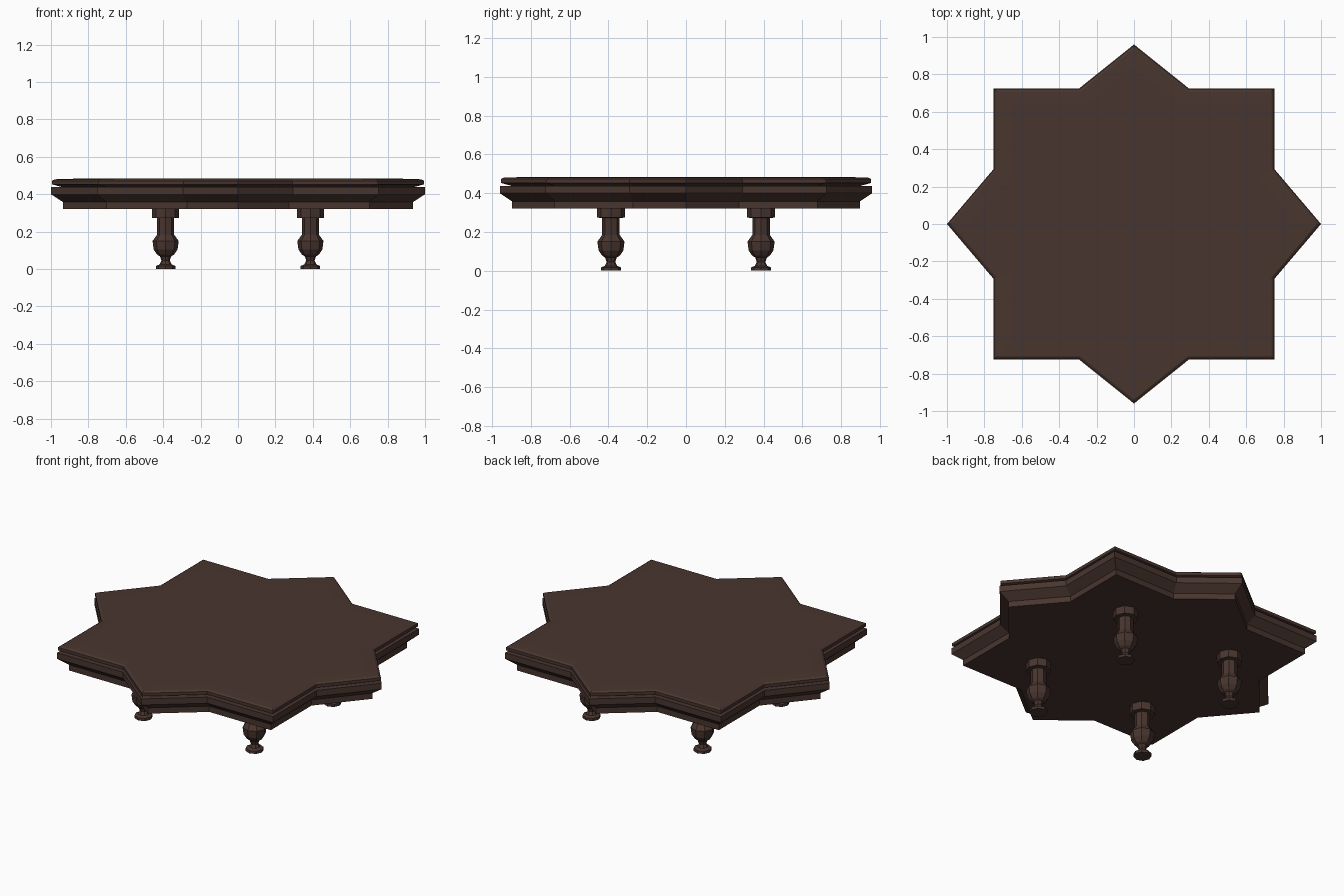
import bpy, bmesh, math

if "Cube" in bpy.data.objects:
    bpy.data.objects.remove(bpy.data.objects["Cube"])

wood = bpy.data.materials.new("dark brown wood")
wood.diffuse_color = (0.066, 0.036, 0.028, 1)
wood.use_nodes = True
wood.node_tree.nodes["Principled BSDF"].inputs["Base Color"].default_value = wood.diffuse_color


def stack_rings(name, rings):
    """Skin a stack of closed rings and cap both ends."""
    bm = bmesh.new()
    loops = [[bm.verts.new(p) for p in ring] for ring in rings]
    n = len(loops[0])
    for a, b in zip(loops, loops[1:]):
        for i in range(n):
            j = (i + 1) % n
            bm.faces.new((a[i], a[j], b[j], b[i]))
    bm.faces.new(loops[0][::-1])
    bm.faces.new(loops[-1])
    bmesh.ops.recalc_face_normals(bm, faces=bm.faces)
    mesh = bpy.data.meshes.new(name)
    bm.to_mesh(mesh)
    bm.free()
    mesh.materials.append(wood)
    obj = bpy.data.objects.new(name, mesh)
    bpy.context.collection.objects.link(obj)
    return obj


# Eight-pointed star outline, from one quadrant rotated by mirroring signs
quadrant = [(1.0, 0.0), (0.752, 0.292), (0.752, 0.725), (0.293, 0.725)]
half = quadrant + [(0.0, 0.96)] + [(-x, y) for x, y in quadrant[:0:-1]]
star = half + [(-x, -y) for x, y in half]


def star_rings(profile):
    return [[(x * s, y * s, z) for x, y in star] for s, z in profile]


# Apron with sloped moulding, and the tabletop slab above the groove
stack_rings("apron", star_rings([
    (0.935, 0.322), (0.935, 0.358), (1.0, 0.40), (1.0, 0.438)]))
stack_rings("tabletop", star_rings([
    (0.935, 0.437), (0.995, 0.453), (0.995, 0.472), (0.978, 0.480), (0.88, 0.483)]))

# Turned octagonal legs: (radius, height)
leg_profile = [
    (0.052, 0.0), (0.052, 0.017), (0.032, 0.025), (0.022, 0.045), (0.03, 0.068),
    (0.046, 0.078), (0.064, 0.105), (0.07, 0.15), (0.045, 0.185),
    (0.045, 0.272), (0.072, 0.274), (0.072, 0.325)]
SIDES = 8
leg_rings = [[(r * math.cos(2 * math.pi * i / SIDES),
               r * math.sin(2 * math.pi * i / SIDES), z) for i in range(SIDES)]
             for r, z in leg_profile]
for side, sx in (("left", -1), ("right", 1)):
    for end, sy in (("front", -1), ("back", 1)):
        leg = stack_rings(f"{end}_{side}_leg", leg_rings)
        leg.location = (sx * 0.387, sy * 0.387, 0)
